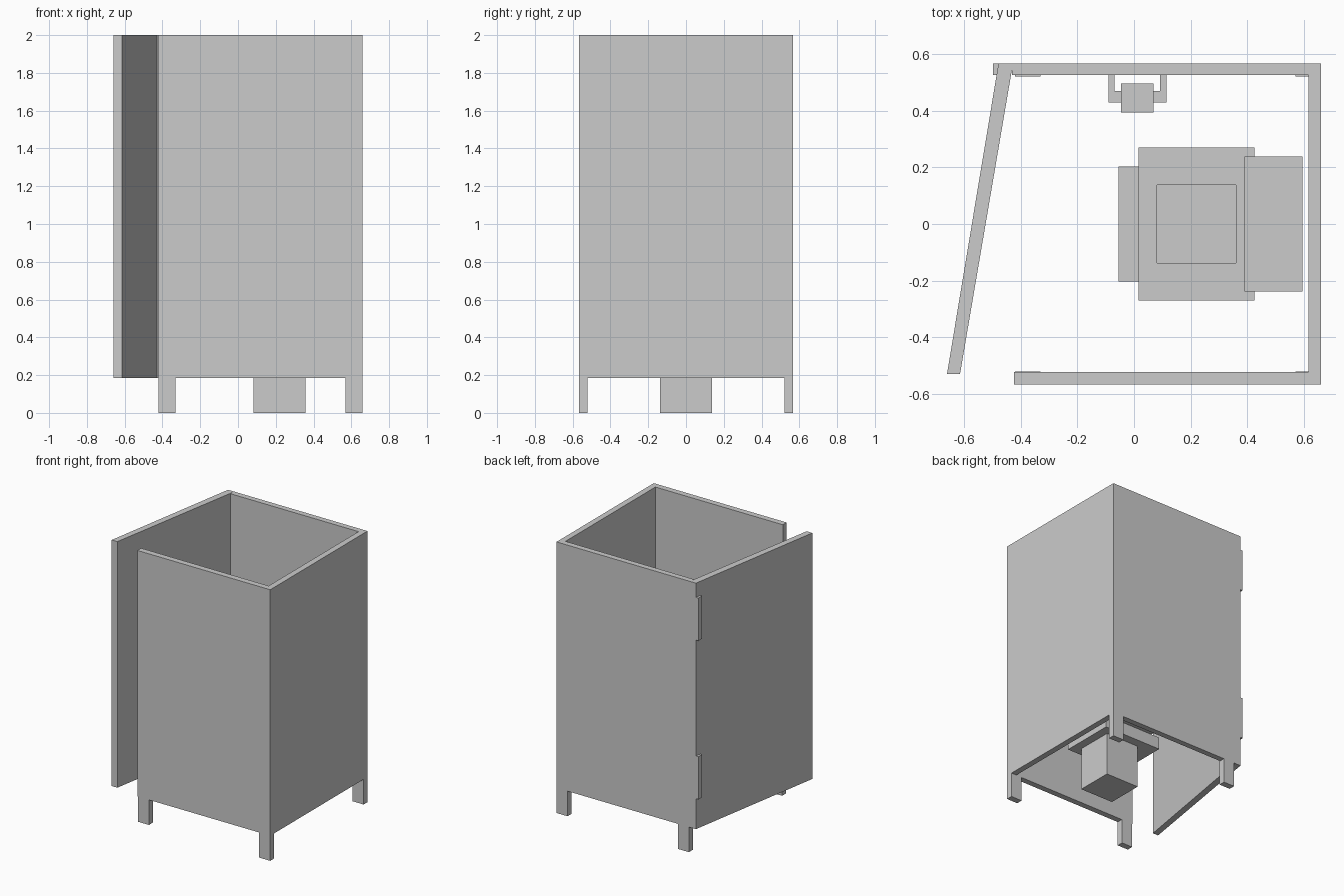
import bpy, bmesh

if "Cube" in bpy.data.objects:
    bpy.data.objects.remove(bpy.data.objects["Cube"])


def finish(name, bm):
    bmesh.ops.recalc_face_normals(bm, faces=bm.faces)
    mesh = bpy.data.meshes.new(name)
    bm.to_mesh(mesh)
    bm.free()
    obj = bpy.data.objects.new(name, mesh)
    bpy.context.collection.objects.link(obj)
    return obj


def prism(name, outline, z0, z1):
    """Extrude a flat outline (x, y) from z0 up to z1."""
    bm = bmesh.new()
    base = bm.faces.new([bm.verts.new((x, y, z0)) for x, y in outline])
    up = bmesh.ops.extrude_face_region(bm, geom=[base], use_keep_orig=True)
    for v in up["geom"]:
        if isinstance(v, bmesh.types.BMVert):
            v.co.z = z1
    return finish(name, bm)


def box(name, x0, x1, y0, y1, z0, z1):
    return prism(name, [(x0, y0), (x1, y0), (x1, y1), (x0, y1)], z0, z1)


BOTTOM, TOP = 0.185, 2.0

# Three fixed walls as one U-shaped profile
prism("stall_walls", [(-0.424, -0.567), (0.66, -0.567), (0.66, 0.567), (-0.43, 0.567),
                      (-0.43, 0.525), (0.616, 0.525), (0.616, -0.523), (-0.424, -0.523)],
      BOTTOM, TOP)

# Door standing slightly open on the left side
prism("door", [(-0.478, 0.567), (-0.66, -0.53), (-0.614, -0.53), (-0.427, 0.567)], BOTTOM, TOP)

# Hinges at the back edge of the door
for label, z0 in (("upper", 1.58), ("lower", 0.41)):
    box(f"{label}_hinge", -0.498, -0.46, 0.525, 0.567, z0, z0 + 0.315)

# Four legs under the wall corners
for side, x0 in (("left", -0.42), ("right", 0.57)):
    for end, y0 in (("front", -0.567), ("back", 0.521)):
        box(f"{end}_{side}_leg", x0, x0 + 0.09, y0, y0 + 0.046, 0, BOTTOM)

# Toilet: pedestal, bowl, rim with a square basin, tank
box("pedestal", 0.083, 0.357, -0.137, 0.137, 0, 0.32)
box("bowl", -0.055, 0.42, -0.203, 0.203, 0.32, 0.41)

bm = bmesh.new()
bmesh.ops.create_cube(bm, size=1)
for v in bm.verts:
    v.co = (0.22 + v.co.x * 0.41, v.co.y * 0.54, 0.445 + v.co.z * 0.07)
top = max(bm.faces, key=lambda f: f.calc_center_median().z)
bmesh.ops.inset_region(bm, faces=[top], thickness=0.05)
for v in top.verts:
    v.co.x = 0.082 if v.co.x < 0.22 else 0.36
    v.co.y = 0.137 if v.co.y > 0 else -0.137
basin = bmesh.ops.extrude_discrete_faces(bm, faces=[top])["faces"][0]
bmesh.ops.translate(bm, verts=basin.verts, vec=(0, 0, -0.06))
finish("toilet_rim", bm)

box("tank", 0.39, 0.595, -0.239, 0.239, 0.46, 0.85)

# Paper holder on the back wall: two arms with inward pegs and a square roll
Z = 0.78
prism("holder_left_arm", [(-0.09, 0.53), (-0.09, 0.428), (-0.04, 0.428), (-0.04, 0.47),
                          (-0.068, 0.47), (-0.068, 0.53)], Z - 0.02, Z + 0.02)
prism("holder_right_arm", [(0.114, 0.53), (0.114, 0.428), (0.064, 0.428), (0.064, 0.47),
                           (0.092, 0.47), (0.092, 0.53)], Z - 0.02, Z + 0.02)
box("paper_roll", -0.045, 0.068, 0.394, 0.495, Z - 0.05, Z + 0.05)
